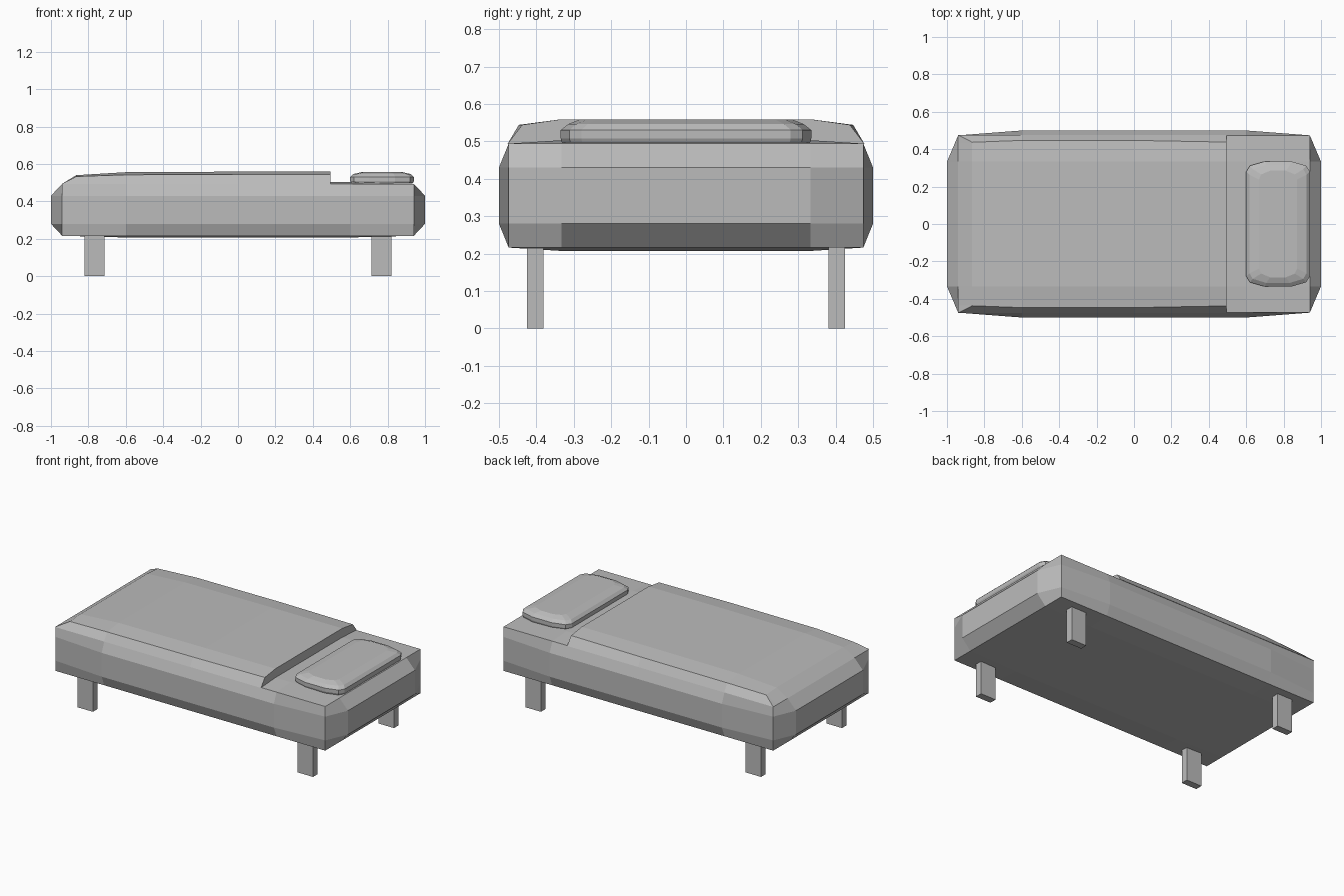
import bpy
import bmesh

old = bpy.data.objects.get("Cube")
if old:
    bpy.data.objects.remove(old, do_unlink=True)

# One plain grey for everything
grey = bpy.data.materials.new("plain grey")
grey.use_nodes = True
GREY = (0.5, 0.5, 0.5, 1)
grey.diffuse_color = GREY
grey.node_tree.nodes["Principled BSDF"].inputs["Base Color"].default_value = GREY


def finish(bm, name):
    bmesh.ops.recalc_face_normals(bm, faces=bm.faces)
    mesh = bpy.data.meshes.new(name)
    bm.to_mesh(mesh)
    bm.free()
    mesh.materials.append(grey)
    obj = bpy.data.objects.new(name, mesh)
    bpy.context.collection.objects.link(obj)
    return obj


def grid(bm, rows):
    """Skin rows of points with quads and return the vertex rows."""
    vs = [[bm.verts.new(p) for p in row] for row in rows]
    for a, b in zip(vs, vs[1:]):
        for i in range(len(a) - 1):
            bm.faces.new((a[i], a[i + 1], b[i + 1], b[i]))
    return vs


# Mattress: a box of 3 x 3 panels per side, each side bulging outwards
HALF = (1.0, 0.5, 0.148)      # bulged middle of each side
EDGE = (0.94, 0.474, 0.139)   # box edges
INNER = (0.6, 0.333, 0.075)   # panel seams
MID_Z = 0.355
bm = bmesh.new()
bmesh.ops.create_cube(bm, size=2)
bmesh.ops.subdivide_edges(bm, edges=bm.edges[:], cuts=2, use_grid_fill=True)
for v in bm.verts:
    outer = [abs(c) > 0.9 for c in v.co]
    for i in range(3):
        size = INNER[i]
        if outer[i]:
            size = HALF[i] if sum(outer) == 1 else EDGE[i]
        v.co[i] = size if v.co[i] > 0 else -size
    v.co.z += MID_Z
finish(bm, "mattress")

# Blanket: cross-sections from the foot end to the turned edge
SECTIONS = [  # x, rim x, shoulder width, shoulder height, crown height
    (-0.865, -0.942, 0.437, 0.533, 0.54),
    (-0.6, -0.6, 0.447, 0.542, 0.556),
    (0.0, 0.0, 0.447, 0.544, 0.559),
    (0.494, 0.494, 0.438, 0.544, 0.559),
]
RIM_Y, RIM_Z = 0.477, 0.493
bm = bmesh.new()
rows = []
for x, rim_x, wide, shoulder, crown in SECTIONS:
    side = [(rim_x, RIM_Y, RIM_Z), (x, wide, shoulder), (x, 0.333, crown)]
    rows.append(side + [(px, -y, z) for px, y, z in reversed(side)])
# rim at the foot, lying on the mattress edge
foot = [(-0.942, y, RIM_Z) for y in (RIM_Y, 0.437, 0.333)]
rows.insert(0, foot + [(x, -y, z) for x, y, z in reversed(foot)])
vs = grid(bm, rows)
bm.faces.new(vs[-1])
bmesh.ops.remove_doubles(bm, verts=bm.verts[:], dist=0.001)
bmesh.ops.holes_fill(bm, edges=[e for e in bm.edges if e.is_boundary], sides=0)
finish(bm, "blanket")

# Pillow: rounded outline stacked in rings
PILLOW_X = 0.77
half = [(-0.17, 0.28), (-0.15, 0.312), (-0.07, 0.335),
        (0.07, 0.335), (0.15, 0.312), (0.17, 0.28)]
outline = half + [(x, -y) for x, y in reversed(half)]
RINGS = [(0.97, 0.99, 0.497), (1, 1, 0.508), (1, 1, 0.53),
         (0.9, 0.94, 0.546), (0.6, 0.85, 0.558)]  # x scale, y scale, z
bm = bmesh.new()
rows = [[(PILLOW_X + x * sx, y * sy, z) for x, y in outline + outline[:1]]
        for sx, sy, z in RINGS]
vs = grid(bm, rows)
bm.faces.new(vs[0][:-1])
bm.faces.new(vs[-1][:-1])
bmesh.ops.remove_doubles(bm, verts=bm.verts[:], dist=0.0005)
finish(bm, "pillow")

# Four flat legs
LEG = (0.108, 0.045, 0.23)
for end, sx in (("head", 1), ("foot", -1)):
    for side, sy in (("front", -1), ("back", 1)):
        bm = bmesh.new()
        bmesh.ops.create_cube(bm, size=1)
        bmesh.ops.scale(bm, vec=LEG, verts=bm.verts)
        bmesh.ops.translate(bm, vec=(sx * 0.767, sy * 0.403, LEG[2] / 2), verts=bm.verts)
        finish(bm, f"{end}_{side}_leg")
